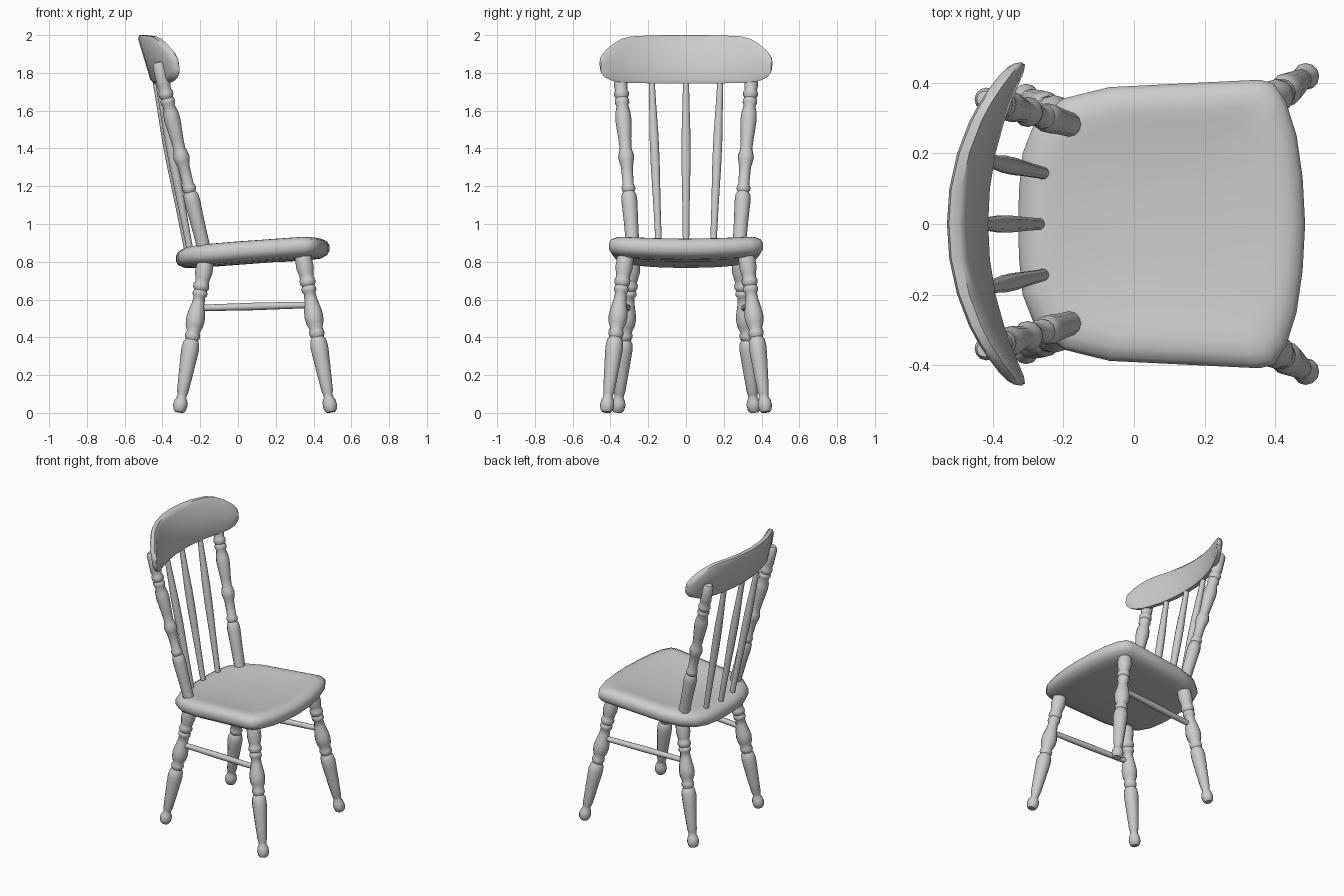
import bpy, bmesh, math
from mathutils import Vector


def make_object(name, bm):
    bmesh.ops.recalc_face_normals(bm, faces=bm.faces)
    me = bpy.data.meshes.new(name)
    bm.to_mesh(me)
    bm.free()
    ob = bpy.data.objects.new(name, me)
    bpy.context.collection.objects.link(ob)
    return ob


def skin(name, rings):
    """Join equal closed rings of points into a capped solid."""
    bm = bmesh.new()
    vs = [[bm.verts.new(p) for p in ring] for ring in rings]
    n = len(vs[0])
    for a, b in zip(vs, vs[1:]):
        for i in range(n):
            j = (i + 1) % n
            bm.faces.new((a[i], a[j], b[j], b[i]))
    for ring in (vs[0], vs[-1]):
        bm.faces.new(ring)
    return make_object(name, bm)


def turned(name, bottom, top, profile, sides=12):
    """Lathe (height, radius) pairs along a leaning axis."""
    p0, p1 = Vector(bottom), Vector(top)
    axis = p1 - p0
    rot = Vector((0, 0, 1)).rotation_difference(axis)
    h0, h1 = profile[0][0], profile[-1][0]
    rings = []
    for h, r in profile:
        c = p0 + axis * ((h - h0) / (h1 - h0))
        rings.append([c + rot @ Vector((r * math.cos(2 * math.pi * i / sides),
                                        r * math.sin(2 * math.pi * i / sides), 0))
                      for i in range(sides)])
    return skin(name, rings)


# Seat: rounded, tilted slab, slightly sagging across its width
half = [(-0.325, 0.1), (-0.315, 0.2), (-0.28, 0.29), (-0.2, 0.355), (-0.07, 0.387),
        (0.15, 0.398), (0.355, 0.408), (0.395, 0.398), (0.43, 0.345), (0.46, 0.25),
        (0.477, 0.13)]
outline = [(-0.328, 0)] + half + [(0.484, 0)] + [(x, -y) for x, y in reversed(half)]
layers = [(0.25, -0.056), (0.10, -0.056), (0.045, -0.052), (0.012, -0.036), (0, -0.015),
          (0, 0.015), (0.012, 0.036), (0.04, 0.052), (0.075, 0.056), (0.11, 0.053),
          (0.2, 0.046), (0.3, 0.044)]
rings = []
for inset, dz in layers:
    s = 1 - inset / 0.4
    ring = []
    for x, y in outline:
        px, py = 0.08 + (x - 0.08) * s, y * s
        ring.append((px, py, 0.859 + 0.068 * px + dz - 0.02 * (1 - (py / 0.4) ** 2)))
    rings.append(ring)
skin("seat", rings)

# Turned profiles: (height, radius)
leg = [(0.003, 0.024), (0.015, 0.033), (0.04, 0.038), (0.065, 0.034), (0.085, 0.024),
       (0.10, 0.026), (0.115, 0.030), (0.19, 0.036), (0.30, 0.044), (0.35, 0.047),
       (0.385, 0.042), (0.40, 0.033), (0.415, 0.040), (0.43, 0.040), (0.445, 0.034),
       (0.475, 0.046), (0.51, 0.050), (0.545, 0.046), (0.60, 0.034), (0.635, 0.031),
       (0.645, 0.039), (0.662, 0.039), (0.672, 0.033), (0.685, 0.042), (0.703, 0.042),
       (0.715, 0.036), (0.73, 0.038), (0.77, 0.046), (0.82, 0.044), (0.85, 0.040)]
post = [(0.86, 0.035), (0.93, 0.036), (1.02, 0.038), (1.12, 0.042), (1.155, 0.039),
        (1.17, 0.030), (1.182, 0.036), (1.197, 0.036), (1.21, 0.029), (1.30, 0.031),
        (1.33, 0.038), (1.355, 0.043), (1.38, 0.037), (1.40, 0.031), (1.45, 0.034),
        (1.55, 0.043), (1.59, 0.040), (1.625, 0.031), (1.64, 0.038), (1.655, 0.038),
        (1.667, 0.032), (1.68, 0.039), (1.697, 0.039), (1.71, 0.032), (1.73, 0.036),
        (1.84, 0.033), (1.857, 0.022)]
rod = [(0, 0.017), (0.25, 0.020), (0.5, 0.025), (0.65, 0.025), (0.85, 0.019), (1, 0.016)]

for side, s in (("left", -1), ("right", 1)):
    # Legs, side stretcher, back post and outer spindle, mirrored across y
    turned("front_leg_" + side, (0.493, s * 0.422, 0.004), (0.34, s * 0.318, 0.85), leg)
    turned("back_leg_" + side, (-0.312, s * 0.362, 0.004), (-0.168, s * 0.283, 0.82), leg)
    turned("stretcher_" + side, (-0.21, s * 0.307, 0.555), (0.385, s * 0.352, 0.572),
           [(0, 0.017), (0.5, 0.020), (1, 0.017)], 10)
    turned("back_post_" + side, (-0.178, s * 0.28, 0.86), (-0.423, s * 0.354, 1.857), post)
    turned("spindle_" + side, (-0.252, s * 0.143, 0.85), (-0.428, s * 0.183, 1.79), rod, 10)
turned("spindle_middle", (-0.265, 0, 0.85), (-0.442, 0, 1.79), rod, 10)

# Crest rail: leaning, bowed board with rounded edges, stations (y, bottom, top)
stations = [(0, 1.745, 2.0), (0.1, 1.745, 2.0), (0.2, 1.745, 1.998), (0.29, 1.747, 1.993),
            (0.34, 1.749, 1.98), (0.385, 1.757, 1.953), (0.425, 1.775, 1.918),
            (0.447, 1.80, 1.89), (0.455, 1.825, 1.875)]
stations = [(-y, b, t) for y, b, t in reversed(stations[1:])] + stations
rings = []
for y, b, t in stations:
    k = abs(y) / 0.455
    w = 0.026 if k < 0.96 else (0.021 if k < 0.99 else 0.011)
    e = 0.02
    ring = []
    for dx, z in ((-w * 0.55, b), (w * 0.55, b), (w, b + e), (w, (b + t) / 2), (w, t - e),
                  (w * 0.55, t), (-w * 0.55, t), (-w, t - e), (-w, (b + t) / 2), (-w, b + e)):
        lean = -0.3 * (z - 1.87) * (1 - 0.5 * k * k)
        ring.append((-0.47 + 0.138 * k ** 2.1 + lean + dx, y + 0.4 * dx * y, z))
    rings.append(ring)
skin("crest_rail", rings)

# Smooth shading throughout
for ob in bpy.context.collection.objects:
    ob.select_set(True)
    bpy.context.view_layer.objects.active = ob
bpy.ops.object.shade_smooth_by_angle(angle=math.radians(50))
